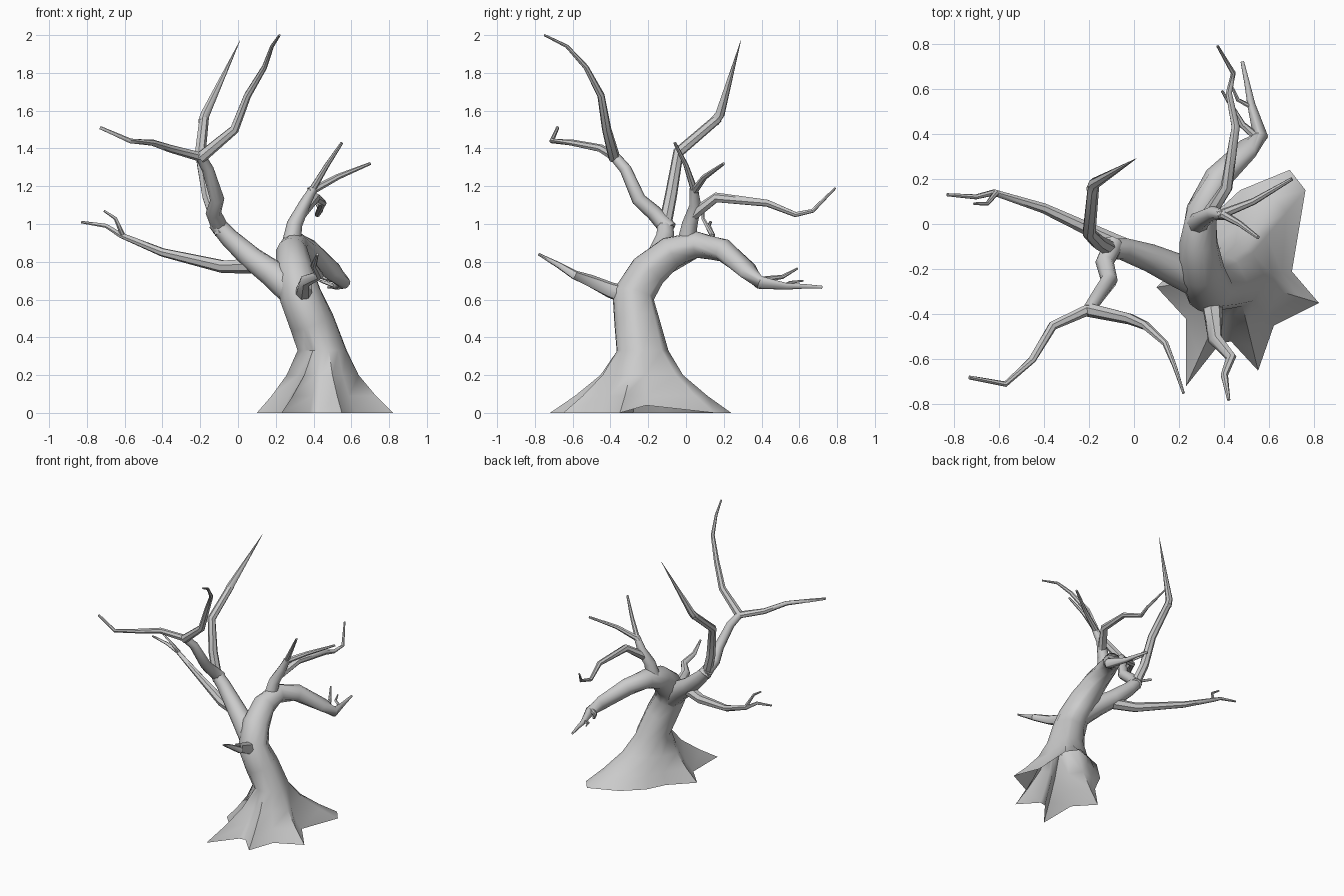
import bpy
import bmesh
import math
from mathutils import Vector

default_cube = bpy.data.objects.get("Cube")
if default_cube:
    bpy.data.objects.remove(default_cube, do_unlink=True)


def make_material(name, colour):
    material = bpy.data.materials.new(name)
    material.use_nodes = True
    material.diffuse_color = colour
    shader = material.node_tree.nodes["Principled BSDF"]
    shader.inputs["Base Color"].default_value = colour
    return material


bark = make_material("grey bark", (0.6, 0.6, 0.6, 1))
UP = Vector((0, 0, 1))


def path_ring(path, index, radius, angles):
    """Ring of points square to the path at one of its points."""
    before = path[max(index - 1, 0)]
    after = path[min(index + 1, len(path) - 1)]
    turn = UP.rotation_difference((after - before).normalized())
    return [
        path[index] + turn @ Vector((math.cos(a), math.sin(a), 0)) * radius
        for a in angles
    ]


def loft(name, rings, close_start=True):
    """Skin a list of rings into one smooth-shaded object."""
    mesh_data = bmesh.new()
    loops = [[mesh_data.verts.new(p) for p in ring] for ring in rings]
    for lower, upper in zip(loops, loops[1:]):
        count = len(lower)
        for i in range(count):
            j = (i + 1) % count
            mesh_data.faces.new((lower[i], lower[j], upper[j], upper[i]))
    mesh_data.faces.new(loops[-1])
    if close_start:
        mesh_data.faces.new(reversed(loops[0]))
    mesh = bpy.data.meshes.new(name)
    mesh_data.to_mesh(mesh)
    mesh_data.free()
    mesh.materials.append(bark)
    part = bpy.data.objects.new(name, mesh)
    bpy.context.collection.objects.link(part)
    bpy.ops.object.select_all(action="DESELECT")
    part.select_set(True)
    bpy.context.view_layer.objects.active = part
    bpy.ops.object.shade_smooth_by_angle(angle=math.radians(50))
    return part


def branch(name, points, thick, thin, sides=7):
    """Tapering tube whose radius falls evenly with distance travelled."""
    path = [Vector(p) for p in points]
    travelled = [0]
    for start, end in zip(path, path[1:]):
        travelled.append(travelled[-1] + (end - start).length)
    angles = [math.tau * i / sides for i in range(sides)]
    rings = []
    for index, distance in enumerate(travelled):
        radius = thick + (thin - thick) * distance / travelled[-1]
        rings.append(path_ring(path, index, radius, angles))
    return loft(name, rings)


# Trunk: star-shaped root outline rising into a leaning, arched tube
root_outline = [
    (0.7, -0.21), (0.76, 0.15), (0.69, 0.24), (0.47, 0.15), (0.33, 0.02),
    (0.26, -0.12), (0.1, -0.28), (0.23, -0.42), (0.23, -0.72), (0.38, -0.53),
    (0.43, -0.52), (0.55, -0.65), (0.62, -0.45), (0.82, -0.35),
]
trunk_path = [
    (0.445, -0.23, 0.33), (0.39, -0.26, 0.48), (0.33, -0.28, 0.62),
    (0.3, -0.2, 0.75), (0.285, -0.08, 0.85), (0.3, 0.06, 0.89),
    (0.37, 0.2, 0.86), (0.5, 0.33, 0.75), (0.56, 0.39, 0.69),
    (0.52, 0.53, 0.67), (0.5, 0.63, 0.67), (0.48, 0.72, 0.665),
]
trunk_radii = [0.14, 0.12, 0.112, 0.1, 0.085, 0.07,
               0.062, 0.05, 0.035, 0.018, 0.012, 0.008]
trunk_path = [Vector(p) for p in trunk_path]
trunk_angles = [
    math.atan2(y - trunk_path[0].y, x - trunk_path[0].x)
    for x, y in root_outline
]
trunk_rings = [
    path_ring(trunk_path, i, radius, trunk_angles)
    for i, radius in enumerate(trunk_radii)
]
# level the lowest tube ring so that the flare meets it evenly
for point in trunk_rings[0]:
    point.z = trunk_path[0].z
flare_rings = []
for height, spread in ((0, 1), (0.09, 0.64), (0.2, 0.27)):
    ring = []
    for (x, y), collar in zip(root_outline, trunk_rings[0]):
        foot = Vector((x, y, 0))
        point = collar.lerp(foot, spread)
        point.z = height
        ring.append(point)
    flare_rings.append(ring)
# the side of the flare between two roots lifts off the ground
flare_rings[0][0].z = 0.04
loft("trunk", flare_rings + trunk_rings, close_start=False)

# Twigs on the drooping rear limb
branch("drooping_limb_upper_twig",
       [(0.55, 0.38, 0.7), (0.48, 0.44, 0.71), (0.44, 0.51, 0.72),
        (0.39, 0.59, 0.765)], 0.02, 0.006)
branch("drooping_limb_lower_twig",
       [(0.52, 0.52, 0.67), (0.46, 0.55, 0.69), (0.43, 0.62, 0.7)],
       0.012, 0.005)

# Right limb: rises from the trunk to a fork
branch("right_limb",
       [(0.3, -0.25, 0.64), (0.18, -0.2, 0.74), (0.07, -0.15, 0.82),
        (-0.05, -0.11, 0.93), (-0.12, -0.11, 1.01)], 0.085, 0.042, 10)

# Long low bough reaching sideways, with a twig
branch("right_bough",
       [(0.1, -0.16, 0.78), (-0.08, -0.08, 0.775), (-0.4, 0.07, 0.85),
        (-0.62, 0.14, 0.94), (-0.7, 0.12, 0.99), (-0.83, 0.13, 1.01)],
       0.042, 0.007)
branch("right_bough_twig",
       [(-0.61, 0.14, 0.94), (-0.65, 0.09, 1.03), (-0.71, 0.09, 1.07)],
       0.014, 0.006)

# Front stem climbing from the fork, then splitting in two
branch("front_stem",
       [(-0.09, -0.09, 0.97), (-0.13, -0.17, 1.06), (-0.11, -0.25, 1.13),
        (-0.16, -0.32, 1.29), (-0.2, -0.38, 1.36)], 0.046, 0.028, 8)
branch("front_stem_side_bough",
       [(-0.18, -0.37, 1.35), (-0.36, -0.45, 1.4), (-0.45, -0.6, 1.43),
        (-0.57, -0.71, 1.44), (-0.73, -0.68, 1.51)], 0.026, 0.009)
branch("front_stem_top_bough",
       [(-0.2, -0.38, 1.35), (-0.02, -0.42, 1.5), (0.05, -0.45, 1.68),
        (0.14, -0.53, 1.83), (0.18, -0.63, 1.94), (0.22, -0.75, 2)],
       0.032, 0.006)

# Rear spire ending in a sharp point
branch("rear_spire_stem",
       [(-0.09, -0.12, 0.95), (-0.16, -0.08, 1.15), (-0.2, -0.04, 1.38),
        (-0.18, 0.17, 1.56)], 0.036, 0.026)
branch("rear_spire_tip",
       [(-0.185, 0.15, 1.54), (-0.175, 0.18, 1.58), (0.01, 0.29, 1.97)],
       0.028, 0.001)

# Top limb above the arch, with a long rear bough and two prongs
branch("top_limb",
       [(0.28, 0, 0.88), (0.3, 0.02, 1), (0.35, 0.05, 1.1),
        (0.4, 0.04, 1.19)], 0.052, 0.022, 8)
branch("top_limb_rear_bough",
       [(0.33, 0.04, 1.05), (0.41, 0.16, 1.14), (0.45, 0.43, 1.11),
        (0.42, 0.58, 1.05), (0.44, 0.67, 1.07), (0.37, 0.79, 1.19)],
       0.032, 0.006)
branch("top_limb_side_prong",
       [(0.38, 0.04, 1.17), (0.53, 0.1, 1.25), (0.7, 0.2, 1.32)],
       0.022, 0.008)
branch("top_limb_upright_prong",
       [(0.38, 0.05, 1.16), (0.47, 0, 1.31), (0.55, -0.06, 1.43)],
       0.02, 0.008)

# Short crooked front branch
branch("front_branch",
       [(0.34, -0.31, 0.62), (0.35, -0.4, 0.65), (0.36, -0.51, 0.7),
        (0.43, -0.59, 0.73), (0.4, -0.67, 0.78), (0.42, -0.78, 0.84)],
       0.05, 0.007)
